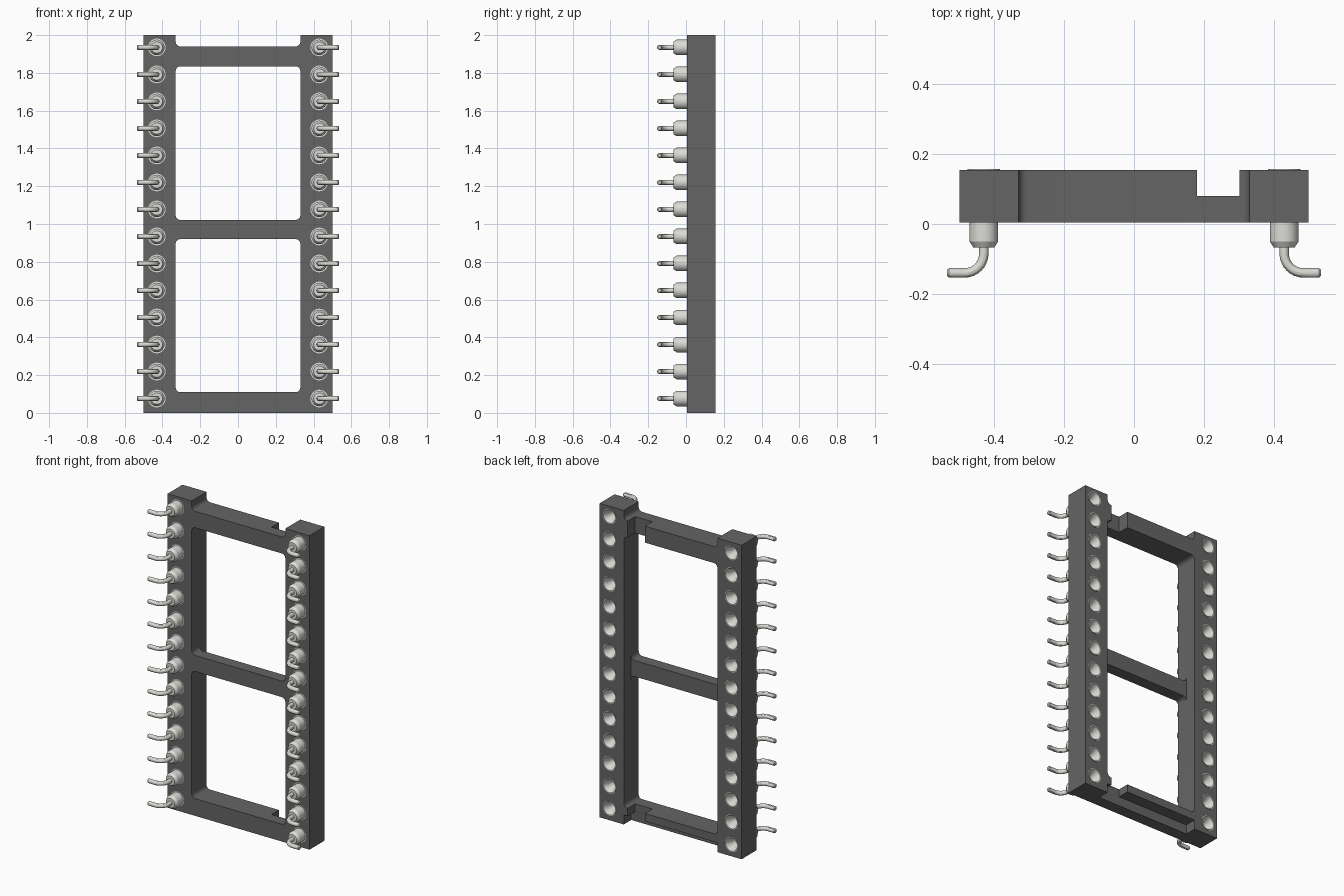
import bpy, bmesh
from math import pi, sin, cos
from mathutils import Vector

if "Cube" in bpy.data.objects:
    bpy.data.objects.remove(bpy.data.objects["Cube"])

Y0, Y1, YM = 0.005, 0.155, 0.08      # body front, back, half depth
PIN_X, PITCH, FIRST, COUNT = 0.43, 0.143, 0.076, 14


def make_object(name, bm):
    bmesh.ops.recalc_face_normals(bm, faces=bm.faces)
    mesh = bpy.data.meshes.new(name)
    bm.to_mesh(mesh)
    bm.free()
    obj = bpy.data.objects.new(name, mesh)
    bpy.context.collection.objects.link(obj)
    return obj


def material(name, rgb):
    mat = bpy.data.materials.new(name)
    mat.diffuse_color = (*rgb, 1)
    mat.use_nodes = True
    mat.node_tree.nodes["Principled BSDF"].inputs["Base Color"].default_value = mat.diffuse_color
    return mat


def prism(name, x0, x1, z0, z1, y0, y1, r=0.0):
    """Block along y, optionally with rounded corners in the xz plane."""
    bm = bmesh.new()
    pts = []
    steps = 6 if r else 0
    for k, (x, z) in enumerate([(x1 - r, z1 - r), (x0 + r, z1 - r), (x0 + r, z0 + r), (x1 - r, z0 + r)]):
        for s in range(steps + 1):
            a = k * pi / 2 + (s / steps * pi / 2 if steps else 0)
            pts.append((x + r * cos(a), z + r * sin(a)))
    face = bm.faces.new([bm.verts.new((x, y0, z)) for x, z in pts])
    ext = bmesh.ops.extrude_face_region(bm, geom=[face])["geom"]
    bmesh.ops.translate(bm, vec=(0, y1 - y0, 0), verts=[v for v in ext if isinstance(v, bmesh.types.BMVert)])
    return make_object(name, bm)


def tube(bm, rings, n):
    """Skin rings given as (x, y, radius, tilt) and cap both ends."""
    loops = []
    for x, y, r, a in rings:
        u = Vector((cos(a), sin(a), 0))
        loops.append([bm.verts.new(Vector((x, y, 0)) + r * (u * cos(t) + Vector((0, 0, sin(t)))))
                      for t in (2 * pi * i / n for i in range(n))])
    for p, q in zip(loops, loops[1:]):
        for i in range(n):
            j = (i + 1) % n
            bm.faces.new((p[i], p[j], q[j], q[i]))
    bm.faces.new(loops[0][::-1])
    bm.faces.new(loops[-1])


def smooth(obj):
    bpy.ops.object.select_all(action='DESELECT')
    obj.select_set(True)
    bpy.context.view_layer.objects.active = obj
    bpy.ops.object.shade_smooth_by_angle(angle=pi / 6)


# Socket frame
frame = prism("socket_frame", -0.5, 0.5, 0, 2, Y0, Y1)
cutters = [
    # windows and open top gap
    prism("lower_window", -0.33, 0.33, 0.11, 0.92, -0.1, 0.3, 0.025),
    prism("upper_window", -0.33, 0.33, 1.022, 1.835, -0.1, 0.3, 0.025),
    prism("top_gap", -0.33, 0.33, 1.94, 2.2, -0.1, 0.3, 0.025),
    # half-depth recesses on the back
    prism("middle_bar_recess", -0.33, 0.33, 0.88, 1.06, YM, 0.3),
    prism("bottom_bar_recess", -0.33, 0.33, -0.1, 0.06, YM, 0.3),
    prism("top_bar_notch", 0.18, 0.302, 1.8, 2.1, YM, 0.3),
    prism("bottom_bar_notch", 0.18, 0.302, -0.1, 0.15, YM, 0.3),
]
# bores for the pins
bm = bmesh.new()
for side in (-1, 1):
    for i in range(COUNT):
        start = len(bm.verts)
        tube(bm, [(side * PIN_X, -0.1, 0.047, 0), (side * PIN_X, 0.3, 0.047, 0)], 24)
        bm.verts.ensure_lookup_table()
        bmesh.ops.translate(bm, vec=(0, 0, FIRST + i * PITCH), verts=bm.verts[start:])
cutters.append(make_object("pin_bores", bm))

bpy.context.view_layer.objects.active = frame
for cutter in cutters:
    mod = frame.modifiers.new(cutter.name, 'BOOLEAN')
    mod.operation, mod.solver, mod.object = 'DIFFERENCE', 'EXACT', cutter
    bpy.ops.object.modifier_apply(modifier=mod.name)
    bpy.data.objects.remove(cutter)
frame.data.materials.clear()
frame.data.materials.append(material("dark_plastic", (0.13, 0.13, 0.13)))
smooth(frame)

# Pin: turned sleeve with funnel opening at the back
bm = bmesh.new()
sleeve = [(0.03, -0.067), (0.041, -0.05), (0.041, Y0), (0.047, Y0), (0.047, 0.157),
          (0.042, 0.157), (0.023, 0.115), (0.023, 0.03)]
tube(bm, [(0, y, r, 0) for r, y in sleeve], 24)
# Bent lead
R, W = 0.055, 0.0135
lead = [(0, -0.06, W, 0)]
for k in range(9):
    a = k / 8 * pi / 2
    lead.append((R - R * cos(a), -0.085 - R * sin(a), W, a))
lead += [(0.1, -0.14, W, pi / 2), (0.105, -0.14, 0.009, pi / 2)]
tube(bm, lead, 12)
pin = make_object("pin_right_1", bm)
pin.data.materials.append(material("pin_metal", (0.72, 0.72, 0.68)))
smooth(pin)

# Two rows of pins, leads bent outwards
for side, label in ((1, "right"), (-1, "left")):
    for i in range(COUNT):
        obj = pin
        if side < 0 or i:
            obj = pin.copy()
            obj.name = f"pin_{label}_{i + 1}"
            bpy.context.collection.objects.link(obj)
        obj.location = (side * PIN_X, 0, FIRST + i * PITCH)
        obj.rotation_euler = (0, 0 if side > 0 else pi, 0)
